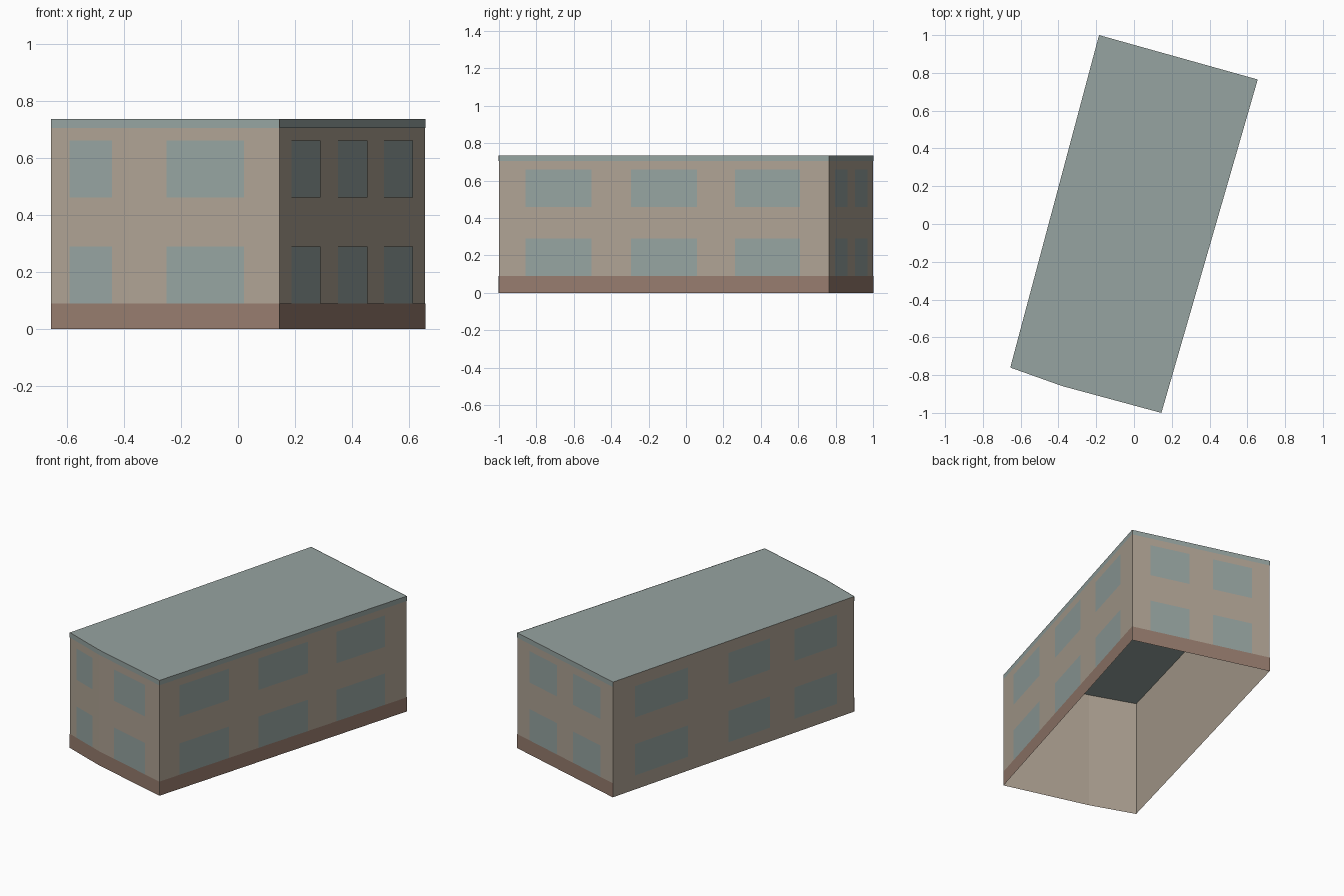
import bpy
from mathutils import Vector

cube = bpy.data.objects.get("Cube")
if cube:
    bpy.data.objects.remove(cube, do_unlink=True)


def make_material(name, colour):
    mat = bpy.data.materials.new(name)
    mat.use_nodes = True
    mat.diffuse_color = (*colour, 1)
    bsdf = mat.node_tree.nodes["Principled BSDF"]
    bsdf.inputs["Base Color"].default_value = (*colour, 1)
    bsdf.inputs["Roughness"].default_value = 0.9
    return mat


beige = make_material("beige_plaster", (0.43, 0.367, 0.296))
teal = make_material("grey_teal", (0.305, 0.371, 0.356))
brown = make_material("brown_plinth", (0.309, 0.202, 0.156))

HEIGHT = 0.735
PLINTH_TOP = 0.09
BAND_BOTTOM = 0.705
FLOORS = [(0.09, 0.29), (0.46, 0.66)]
OFFSET = 0.002

# Footprint corners, counter-clockwise, with a slight bend in the front wall
corners = [Vector(p) for p in
           [(-0.655, -0.76), (-0.38, -0.858), (0.145, -1.0), (0.655, 0.765), (-0.185, 1.0)]]


def add_mesh(name, verts, faces, mat):
    mesh = bpy.data.meshes.new(name)
    mesh.from_pydata(verts, [], faces)
    mesh.materials.append(mat)
    obj = bpy.data.objects.new(name, mesh)
    bpy.context.collection.objects.link(obj)
    return obj


def wall_plates(name, wall, rects, mat):
    """Flat rectangles just outside a wall; each is (start, end, bottom, top)."""
    a, b = corners[wall], corners[(wall + 1) % len(corners)]
    along = b - a
    out = Vector((along.y, -along.x)).normalized() * OFFSET
    verts, faces = [], []
    for start, end, low, high in rects:
        p, q = a + along * start + out, a + along * end + out
        n = len(verts)
        verts += [(*p, low), (*q, low), (*q, high), (*p, high)]
        faces.append((n, n + 1, n + 2, n + 3))
    return add_mesh(name, verts, faces, mat)


# Wall shell, open underneath
count = len(corners)
shell = [(*c, 0) for c in corners] + [(*c, HEIGHT) for c in corners]
sides = [(i, (i + 1) % count, (i + 1) % count + count, i + count) for i in range(count)]
add_mesh("walls", shell, sides, beige)

# Flat roof
add_mesh("roof", shell[count:], [tuple(range(count))], teal)

# Window columns as fractions along each wall
walls = [
    ("front_right_part", [(0.236, 0.782)], True),
    ("front_left_part", [(0.248, 0.765)], True),
    ("long_side_left", [(0.08, 0.28), (0.40, 0.60), (0.715, 0.912)], True),
    ("back", [(0.13, 0.415), (0.585, 0.87)], True),
    ("long_side_right", [(0.091, 0.311), (0.477, 0.651), (0.752, 0.928)], False),
]
for i, (name, columns, trimmed) in enumerate(walls):
    panes = [(s, e, low, high) for s, e in columns for low, high in FLOORS]
    wall_plates(name + "_windows", i, panes, teal)
    # Plinth and roof band on the trimmed walls only
    if trimmed:
        wall_plates(name + "_plinth", i, [(0, 1, 0, PLINTH_TOP)], brown)
        wall_plates(name + "_roof_band", i, [(0, 1, BAND_BOTTOM, HEIGHT)], teal)
